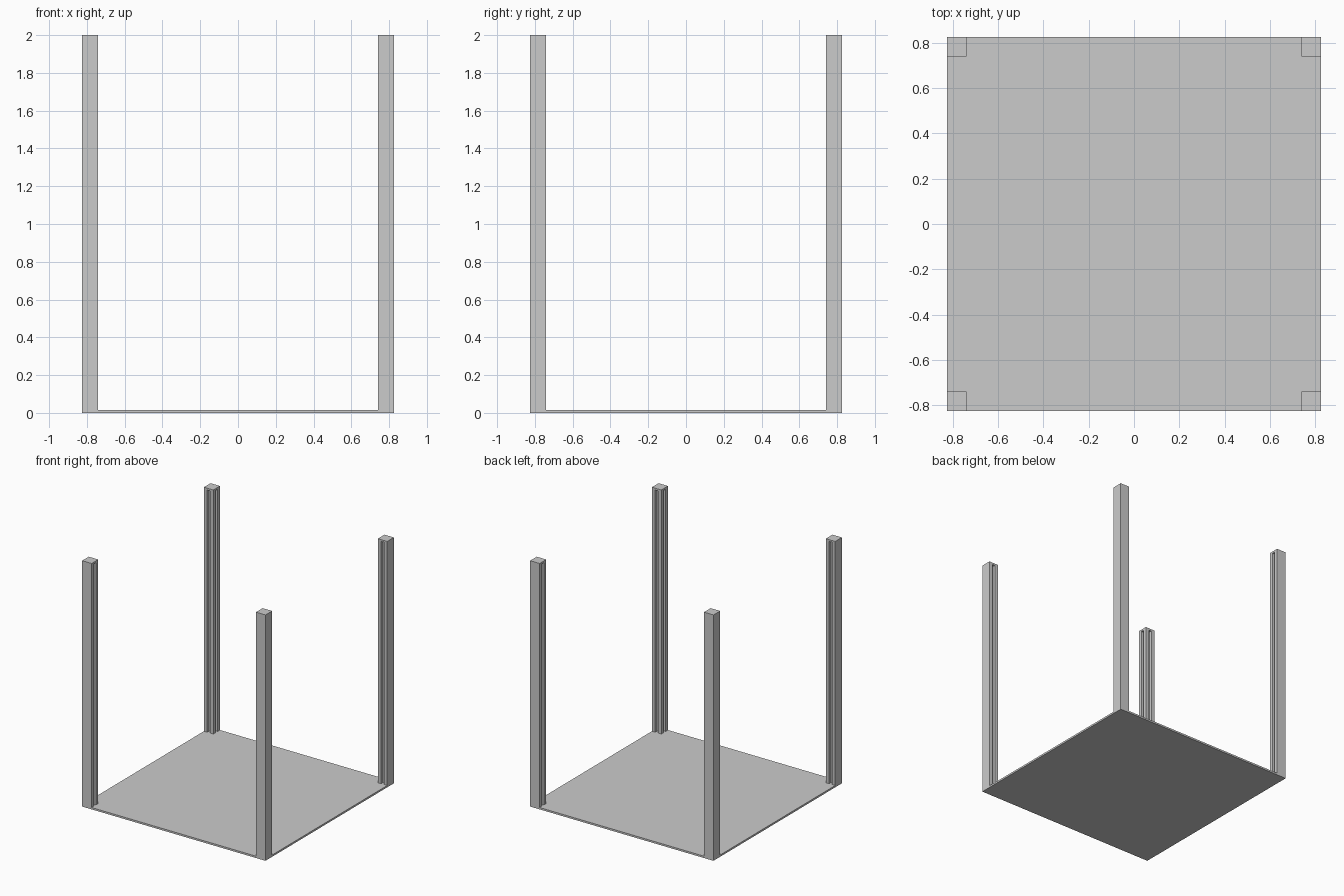
import bpy, bmesh

if "Cube" in bpy.data.objects:
    bpy.data.objects.remove(bpy.data.objects["Cube"])

H, W, P, T = 2.0, 0.825, 0.085, 0.015   # height, half width, post width, plate/cap thickness
S0, S1, D = 0.03, 0.055, 0.025          # slot start/end across the face, slot depth


def prism(name, outline, z0, z1):
    bm = bmesh.new()
    face = bm.faces.new([bm.verts.new((x, y, z0)) for x, y in outline])
    ext = bmesh.ops.extrude_face_region(bm, geom=[face])
    verts = [g for g in ext["geom"] if isinstance(g, bmesh.types.BMVert)]
    bmesh.ops.translate(bm, verts=verts, vec=(0, 0, z1 - z0))
    bmesh.ops.recalc_face_normals(bm, faces=bm.faces)
    me = bpy.data.meshes.new(name)
    bm.to_mesh(me)
    bm.free()
    ob = bpy.data.objects.new(name, me)
    bpy.context.collection.objects.link(ob)
    return ob


def rect(a, b):
    return [(a, a), (b, a), (b, b), (a, b)]


# Floor plate
prism("floor_plate", rect(-W, W), 0, T)

# Corner posts: a slot in each inward face, closed by a cap on top
slotted = [(0, 0), (S0, 0), (S0, D), (S1, D), (S1, 0), (P, 0), (P, P),
           (0, P), (0, S1), (D, S1), (D, S0), (0, S0)]
for sy, depth in ((-1, "front"), (1, "back")):
    for sx, side in ((-1, "left"), (1, "right")):
        place = lambda pts: [(sx * (W - P + x), sy * (W - P + y)) for x, y in pts]
        prism(f"{depth}_{side}_post", place(slotted), T, H - T)
        prism(f"{depth}_{side}_cap", place(rect(0, P)), H - T, H)
